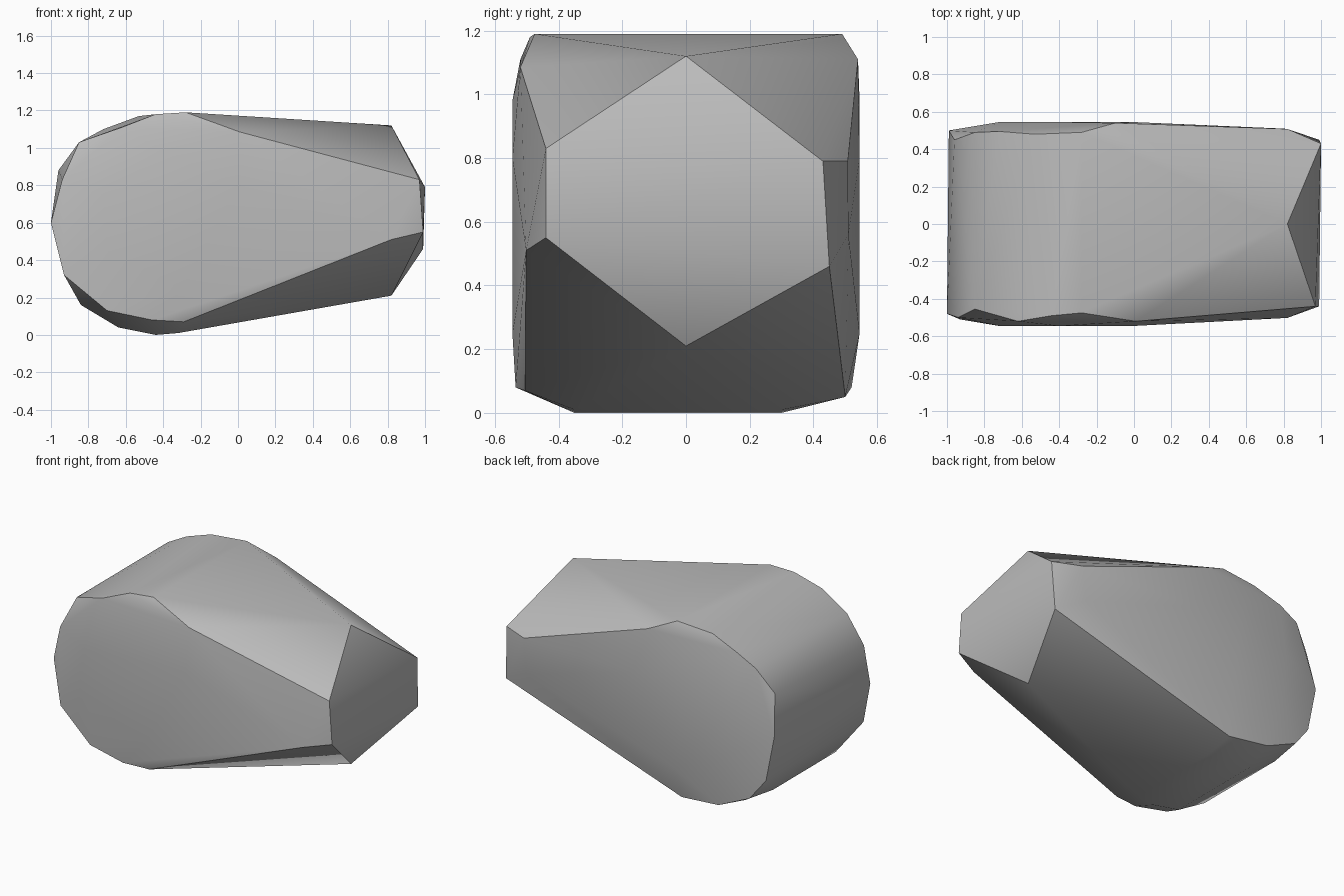
import bpy
import bmesh
from math import radians

# Remove the default cube
default_cube = bpy.data.objects.get("Cube")
if default_cube:
    bpy.data.objects.remove(default_cube, do_unlink=True)


def make_material(name, color):
    material = bpy.data.materials.new(name)
    material.use_nodes = True
    material.diffuse_color = color
    material.node_tree.nodes["Principled BSDF"].inputs["Base Color"].default_value = color
    return material


def add_hull(name, outlines, material):
    """Wrap a convex skin around several outlines of points."""
    bm = bmesh.new()
    for outline in outlines:
        for point in outline:
            bm.verts.new(point)
    result = bmesh.ops.convex_hull(bm, input=bm.verts[:])
    unused = {v for v in result["geom_interior"] + result["geom_unused"]
              if isinstance(v, bmesh.types.BMVert) and not v.link_faces}
    bmesh.ops.delete(bm, geom=list(unused), context="VERTS")
    bmesh.ops.dissolve_limit(bm, angle_limit=radians(1),
                             verts=bm.verts[:], edges=bm.edges[:])
    bmesh.ops.recalc_face_normals(bm, faces=bm.faces[:])

    mesh = bpy.data.meshes.new(name)
    bm.to_mesh(mesh)
    bm.free()
    mesh.materials.append(material)
    obj = bpy.data.objects.new(name, mesh)
    bpy.context.collection.objects.link(obj)
    bpy.ops.object.select_all(action="DESELECT")
    obj.select_set(True)
    bpy.context.view_layer.objects.active = obj
    bpy.ops.object.shade_smooth_by_angle(angle=radians(30))
    return obj


# Upper rim of the rounded end, front and back
front_crown = [(-1, -.48, .6), (-.94, -.5, .83), (-.85, -.455, 1.03),
               (-.62, -.52, 1.11), (-.44, -.49, 1.18), (-.28, -.475, 1.19),
               (.01, -.52, 1.085)]
back_crown = [(-.99, .5, .62), (-.96, .45, .88), (-.85, .49, 1.03),
              (-.72, .495, 1.1), (-.53, .48, 1.17), (-.28, .49, 1.19),
              (-.1, .54, 1.11)]

# Lower rim of the rounded end, front and back
front_rim = [(-.93, -.51, .32), (-.7, -.53, .13), (-.46, -.535, .08),
             (-.29, -.505, .07)]
back_rim = [(-.93, .5, .32), (-.82, .515, .18), (-.6, .52, .08), (-.32, .5, .05)]

# Rounded underside, the same curve at both depths
keel_curve = [(-.84, .16), (-.64, .04), (-.44, 0), (-.32, .01)]
keel = [(x, y, z) for y in (-.35, .3) for x, z in keel_curve]

# Slightly bulging side faces
cheek_curve = [(-.72, .75), (-.7, .45), (-.4, .98), (-.3, .25), (0, .8)]
cheeks = [(x, y, z) for y in (-.545, .545) for x, z in cheek_curve]

# Six-sided blunt end with a shoulder on each side
blunt_end = [(.82, 0, 1.12), (.97, -.44, .83), (.99, -.44, .55),
             (.82, 0, .21), (.99, .45, .46), (1, .43, .79)]
shoulders = [(.82, -.502, .51), (.82, .508, .79), (.8, .51, .56)]

stone_grey = make_material("stone grey", (.5, .5, .5, 1))
add_hull("rock", [front_crown, back_crown, front_rim, back_rim, keel,
                  cheeks, blunt_end, shoulders], stone_grey)
